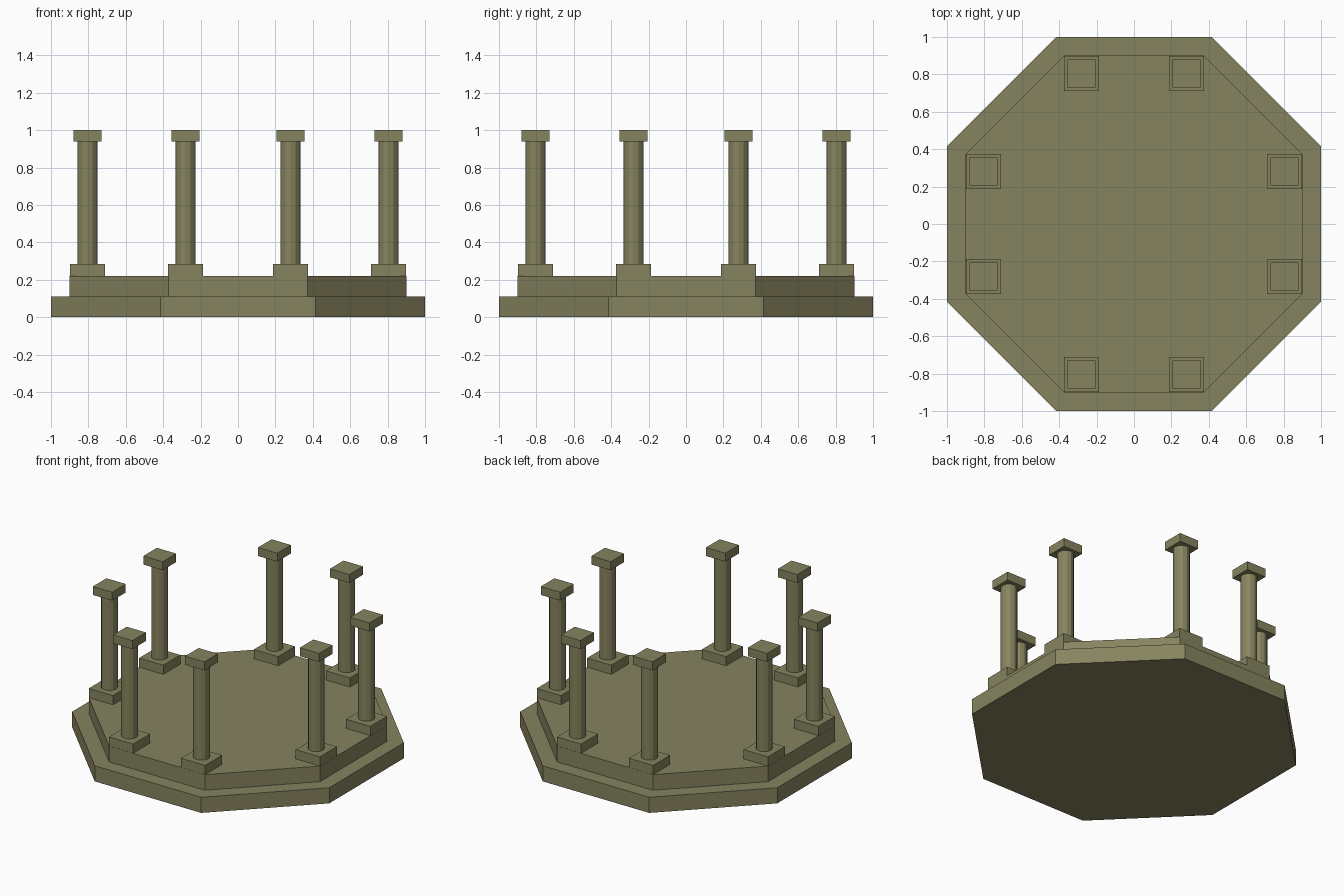
import bpy, math

if "Cube" in bpy.data.objects:
    bpy.data.objects.remove(bpy.data.objects["Cube"])

stone = bpy.data.materials.new("olive_stone")
stone.diffuse_color = (0.24, 0.23, 0.114, 1)
stone.use_nodes = True
stone.node_tree.nodes["Principled BSDF"].inputs["Base Color"].default_value = stone.diffuse_color


def prism(name, sides, radius, x, y, z0, z1, turn=0.0):
    """Upright prism with its turn baked into the mesh."""
    bpy.ops.mesh.primitive_cylinder_add(
        vertices=sides, radius=radius, depth=z1 - z0,
        location=(x, y, (z0 + z1) / 2), rotation=(0, 0, turn))
    ob = bpy.context.object
    ob.name = name
    bpy.ops.object.transform_apply(location=False, rotation=True, scale=False)
    ob.data.materials.append(stone)
    return ob


def block(name, width, x, y, z0, z1):
    bpy.ops.mesh.primitive_cube_add(size=1, location=(x, y, (z0 + z1) / 2))
    ob = bpy.context.object
    ob.name = name
    ob.scale = (width, width, z1 - z0)
    bpy.ops.object.transform_apply(location=False, rotation=False, scale=True)
    ob.data.materials.append(stone)
    return ob


# Two octagonal steps, sized by the distance from centre to flat side
eighth = math.pi / 8
prism("lower_step", 8, 1.0 / math.cos(eighth), 0, 0, 0, 0.11, eighth)
prism("upper_step", 8, 0.9 / math.cos(eighth), 0, 0, 0.11, 0.22, eighth)

# Eight columns, two along each axis-aligned side
spots = [(sx * a, sy * b) for a, b in ((0.28, 0.805), (0.805, 0.28))
         for sx in (-1, 1) for sy in (-1, 1)]
for i, (x, y) in enumerate(spots, 1):
    block(f"column_base_{i}", 0.188, x, y, 0.22, 0.285)
    prism(f"column_shaft_{i}", 12, 0.054, x, y, 0.285, 0.94)
    block(f"column_cap_{i}", 0.15, x, y, 0.94, 1.0)
